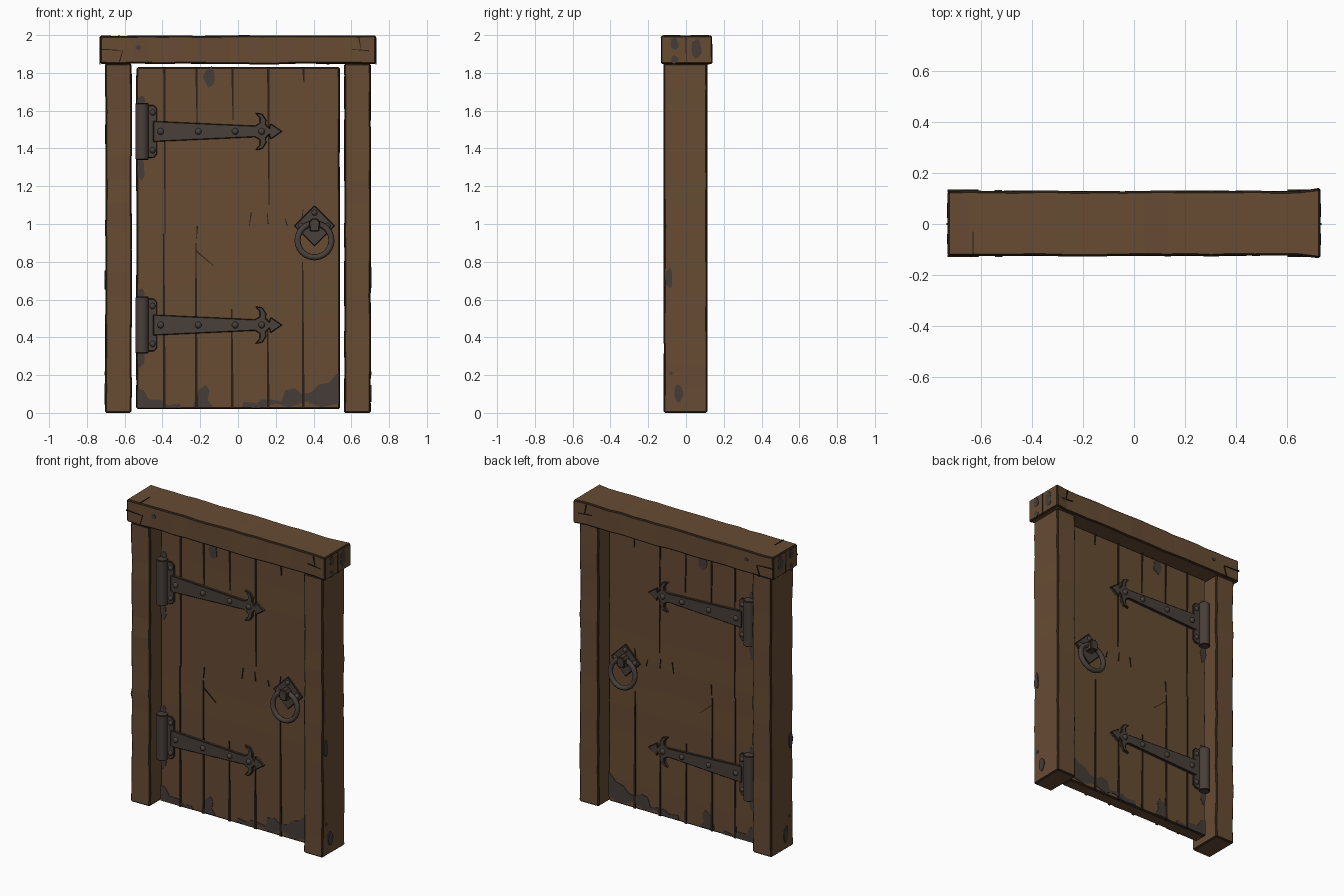
import bpy, bmesh, math, random
from mathutils import Matrix, Vector

random.seed(4)
if "Cube" in bpy.data.objects:
    bpy.data.objects.remove(bpy.data.objects["Cube"])


def material(name, rgb, rough=0.85):
    m = bpy.data.materials.new(name)
    m.use_nodes = True
    m.diffuse_color = (*rgb, 1)
    bsdf = m.node_tree.nodes["Principled BSDF"]
    bsdf.inputs["Base Color"].default_value = (*rgb, 1)
    bsdf.inputs["Roughness"].default_value = rough
    return m


WOOD = material("brown wood", (0.135, 0.072, 0.034))
DARK = material("dark crack", (0.022, 0.013, 0.008))
IRON = material("dark iron", (0.066, 0.050, 0.042))
STAIN = material("grey stain", (0.060, 0.046, 0.040))

FRONT, BACK = -0.045, 0.043          # door faces


def finish(name, bm, mat, edge=0, smooth=False):
    bmesh.ops.recalc_face_normals(bm, faces=bm.faces)
    me = bpy.data.meshes.new(name)
    bm.to_mesh(me)
    bm.free()
    ob = bpy.data.objects.new(name, me)
    bpy.context.collection.objects.link(ob)
    me.materials.append(mat)
    if edge:                          # worn dark edges
        me.materials.append(DARK)
        mod = ob.modifiers.new("worn edge", 'BEVEL')
        mod.width = edge
        mod.segments = 1
        mod.limit_method = 'ANGLE'
        mod.angle_limit = math.radians(40)
        mod.material = 1
    if smooth:
        bpy.ops.object.select_all(action='DESELECT')
        ob.select_set(True)
        bpy.context.view_layer.objects.active = ob
        bpy.ops.object.shade_smooth_by_angle(angle=math.radians(50))
    return ob


def hewn(name, lo, hi, axis, cuts, wobble, flare=0):
    """Rough timber: a box ringed along one axis, its edges pushed inward at random."""
    lo, hi = Vector(lo), Vector(hi)
    mid = (lo + hi) / 2
    bm = bmesh.new()
    bmesh.ops.create_cube(bm, size=1)
    for v in bm.verts:
        v.co = mid + Vector(a * b for a, b in zip(v.co, hi - lo))
    along = [e for e in bm.edges
             if abs((e.verts[0].co - e.verts[1].co)[axis]) > 0.01]
    bmesh.ops.subdivide_edges(bm, edges=along, cuts=cuts, use_grid_fill=True)
    for v in bm.verts:
        for i in range(3):
            if i != axis:
                v.co[i] -= math.copysign(random.uniform(0, wobble), v.co[i] - mid[i])
        if flare and v.co.x > hi.x - 0.08:
            v.co.y += math.copysign(flare, v.co.y)
    return finish(name, bm, WOOD, 0.008)


def plate(name, pts, a, b, mat, axis=1, edge=0):
    """Outline pulled from a to b along an axis."""
    def place(u, v):
        c = [u, v]
        c.insert(axis, a)
        return c
    bm = bmesh.new()
    face = bm.faces.new([bm.verts.new(place(u, v)) for u, v in pts])
    out = bmesh.ops.extrude_face_region(bm, geom=[face])
    for v in out["geom"]:
        if isinstance(v, bmesh.types.BMVert):
            v.co[axis] = b
    return finish(name, bm, mat, edge)


def blob(cu, cv, ru, rv, n=10):
    return [(cu + ru * math.cos(k * math.tau / n) * random.uniform(0.7, 1.1),
             cv + rv * math.sin(k * math.tau / n) * random.uniform(0.7, 1.1)) for k in range(n)]


def line(u0, v0, u1, v1, w):
    """Thin tapering crack outline."""
    d = Vector((u1 - u0, v1 - v0))
    n = Vector((-d.y, d.x)).normalized() * w / 2
    return [(u0 + n.x, v0 + n.y), (u0 - n.x, v0 - n.y),
            (u1 - n.x * 0.4, v1 - n.y * 0.4), (u1 + n.x * 0.4, v1 + n.y * 0.4)]


def cylinder(name, centre, r, depth, axis, sides, mat, edge=0):
    turn = Matrix.Rotation(math.pi / 2, 4, 'X') if axis == 1 else Matrix()
    bm = bmesh.new()
    bmesh.ops.create_cone(bm, cap_ends=True, segments=sides, radius1=r, radius2=r,
                          depth=depth, matrix=Matrix.Translation(centre) @ turn)
    return finish(name, bm, mat, edge, True)


def rivet(name, x, y, z, r):
    bm = bmesh.new()
    bmesh.ops.create_uvsphere(bm, u_segments=10, v_segments=6, radius=r,
                              matrix=Matrix.Translation((x, y, z)))
    return finish(name, bm, IRON, 0, True)


# Frame timbers
hewn("left_post", (0.56, -0.12, 0), (0.705, 0.115, 1.85), 2, 14, 0.005)
hewn("right_post", (-0.705, -0.12, 0), (-0.56, 0.115, 1.85), 2, 14, 0.005)
hewn("lintel", (-0.73, -0.127, 1.845), (0.73, 0.132, 2.0), 0, 16, 0.005, 0.011)

# Door panel
hewn("door_panel", (-0.54, FRONT, 0.02), (0.54, BACK, 1.83), 2, 10, 0.002)

# Plank seams: (x, bottom of upper split, top of lower split)
SEAMS = [(-0.39, 0.95, 0.95), (-0.22, 1.5, 0.9), (-0.03, 1.55, 0.55),
         (0.16, 1.1, 0.5), (0.345, 1.75, 0.8)]
CRACKS = [(-0.225, 0.86, -0.13, 0.78), (-0.215, 0.99, -0.22, 0.92), (0.07, 1.06, 0.06, 0.99),
          (0.335, 1.0, 0.345, 1.08), (0.26, 0.99, 0.25, 1.03), (0.16, 1.0, 0.155, 1.06)]

# Stain along the foot of the door, and spots
FOOT = [
    [(-0.535, 0.025), (-0.535, 0.13), (-0.50, 0.12), (-0.47, 0.07), (-0.41, 0.07),
     (-0.37, 0.04), (-0.31, 0.05), (-0.30, 0.025)],
    [(-0.24, 0.03), (-0.23, 0.07), (-0.21, 0.12), (-0.17, 0.15), (-0.15, 0.12),
     (-0.16, 0.07), (-0.13, 0.03)],
    [(0.02, 0.03), (0.03, 0.06), (0.10, 0.05), (0.12, 0.07), (0.18, 0.07), (0.23, 0.06),
     (0.25, 0.12), (0.30, 0.13), (0.34, 0.10), (0.39, 0.11), (0.43, 0.15), (0.48, 0.16),
     (0.535, 0.22), (0.535, 0.05), (0.44, 0.03), (0.36, 0.06), (0.27, 0.03), (0.20, 0.05),
     (0.11, 0.025)],
]
SPOTS = [(-0.15, 1.78, 0.033, 0.055), (-0.515, 1.30, 0.024, 0.07), (-0.515, 1.65, 0.024, 0.03),
         (-0.515, 0.29, 0.024, 0.055), (-0.515, 0.63, 0.024, 0.035)]

# Upper half of the strap outline, relative to the hinge height
STRAP = [(-0.45, 0.055), (0.09, 0.03), (0.115, 0.045), (0.115, 0.07), (0.09, 0.1), (0.13, 0.092),
         (0.15, 0.06), (0.148, 0.035), (0.165, 0.018), (0.172, 0.043), (0.235, 0)]

for side, s, y in (("front", -1, FRONT), ("back", 1, BACK)):
    def on_door(name, pts, mat, t=0.004):
        return plate(f"{side}_{name}", pts, y - s * 0.003, y + s * t, mat)

    for x, up, down in SEAMS:
        on_door("seam_upper", line(x, 1.828, x + 0.004, up, 0.012), DARK)
        on_door("seam_lower", line(x, 0.022, x - 0.003, down, 0.015), DARK)
    for c in CRACKS:
        on_door("crack", line(*c, 0.007), DARK)
    for pts in FOOT:
        on_door("foot_stain", pts, STAIN, 0.002)
    for c in SPOTS:
        on_door("stain", blob(*c), STAIN, 0.002)

    # Hinges
    for z in (1.49, 0.465):
        outline = [(x, z + h) for x, h in STRAP]
        outline += [(x, z - h) for x, h in reversed(STRAP[:-1])]
        plate(f"{side}_hinge_strap", outline, y, y + s * 0.02, IRON, edge=0.004)
        leaf = [(-0.50, z - 0.14), (-0.445, z - 0.14), (-0.428, z - 0.12),
                (-0.428, z + 0.12), (-0.445, z + 0.14), (-0.50, z + 0.14)]
        plate(f"{side}_hinge_leaf", leaf, y, y + s * 0.014, IRON, edge=0.004)
        cylinder(f"{side}_hinge_barrel", (-0.508, y + s * 0.022, z), 0.036, 0.3, 2, 10, IRON, 0.004)
        for x in (-0.41, -0.21, -0.015, 0.125):
            rivet(f"{side}_strap_rivet", x, y + s * 0.02, z, 0.018)
        for dz in (-0.1, 0.1):
            rivet(f"{side}_leaf_rivet", -0.452, y + s * 0.014, z + dz, 0.016)

    # Ring handle
    hx, hz, r = 0.405, 0.99, 0.108
    plate(f"{side}_handle_plate", [(hx - r, hz), (hx, hz - r), (hx + r, hz), (hx, hz + r)],
          y, y + s * 0.014, IRON, edge=0.004)
    for dx, dz in ((0, 0.07), (0.07, 0), (-0.07, 0)):
        rivet(f"{side}_handle_rivet", hx + dx, y + s * 0.014, hz + dz, 0.016)
    plate(f"{side}_handle_clasp", [(hx - 0.026, hz - 0.03), (hx + 0.026, hz - 0.03),
          (hx + 0.03, hz + 0.02), (hx + 0.015, hz + 0.04), (hx - 0.015, hz + 0.04),
          (hx - 0.03, hz + 0.02)], y, y + s * 0.066, IRON, edge=0.006)
    bpy.ops.mesh.primitive_torus_add(
        major_radius=0.09, minor_radius=0.016, major_segments=24, minor_segments=8,
        location=(hx, y + s * 0.04, 0.913), rotation=(math.pi / 2 + s * 0.1, 0, 0))
    ring = bpy.context.object
    ring.name = f"{side}_handle_ring"
    ring.data.materials.append(IRON)
    bpy.ops.object.shade_smooth_by_angle(angle=math.radians(60))

    # Splits in the lintel faces
    ly = -0.127 if s < 0 else 0.132
    for c in ((-0.73, 1.925, -0.62, 1.92), (-0.63, 1.85, -0.61, 1.92), (0.72, 1.915, 0.6, 1.925),
              (0.64, 1.985, 0.65, 1.93)):
        plate(f"{side}_lintel_split", line(*c, 0.007), ly - s * 0.006, ly + s * 0.003, DARK)
    plate(f"{side}_lintel_knot", blob(-0.53, 1.935, 0.016, 0.014), ly - s * 0.006,
          ly + s * 0.002, STAIN)

# Stains and splits on the outer sides and lintel ends
for side, s in (("left", 1), ("right", -1)):
    for c in ((-0.09, 0.71, 0.022, 0.06), (-0.04, 0.1, 0.026, 0.055), (-0.08, 0.21, 0.01, 0.01)):
        plate(f"{side}_post_stain", blob(*c), s * 0.699, s * 0.707, STAIN, 0)
    for c in ((0.055, 1.93, 0.032, 0.055), (-0.06, 1.955, 0.022, 0.035), (-0.06, 1.87, 0.022, 0.025)):
        plate(f"{side}_end_stain", blob(*c), s * 0.727, s * 0.732, STAIN, 0)
    plate(f"{side}_end_split", line(0, 1.985, 0.002, 1.85, 0.008), s * 0.727, s * 0.733, DARK, 0)
plate("lintel_top_split", line(-0.63, -0.12, -0.63, -0.03, 0.006), 1.994, 2.0, DARK, 2)
